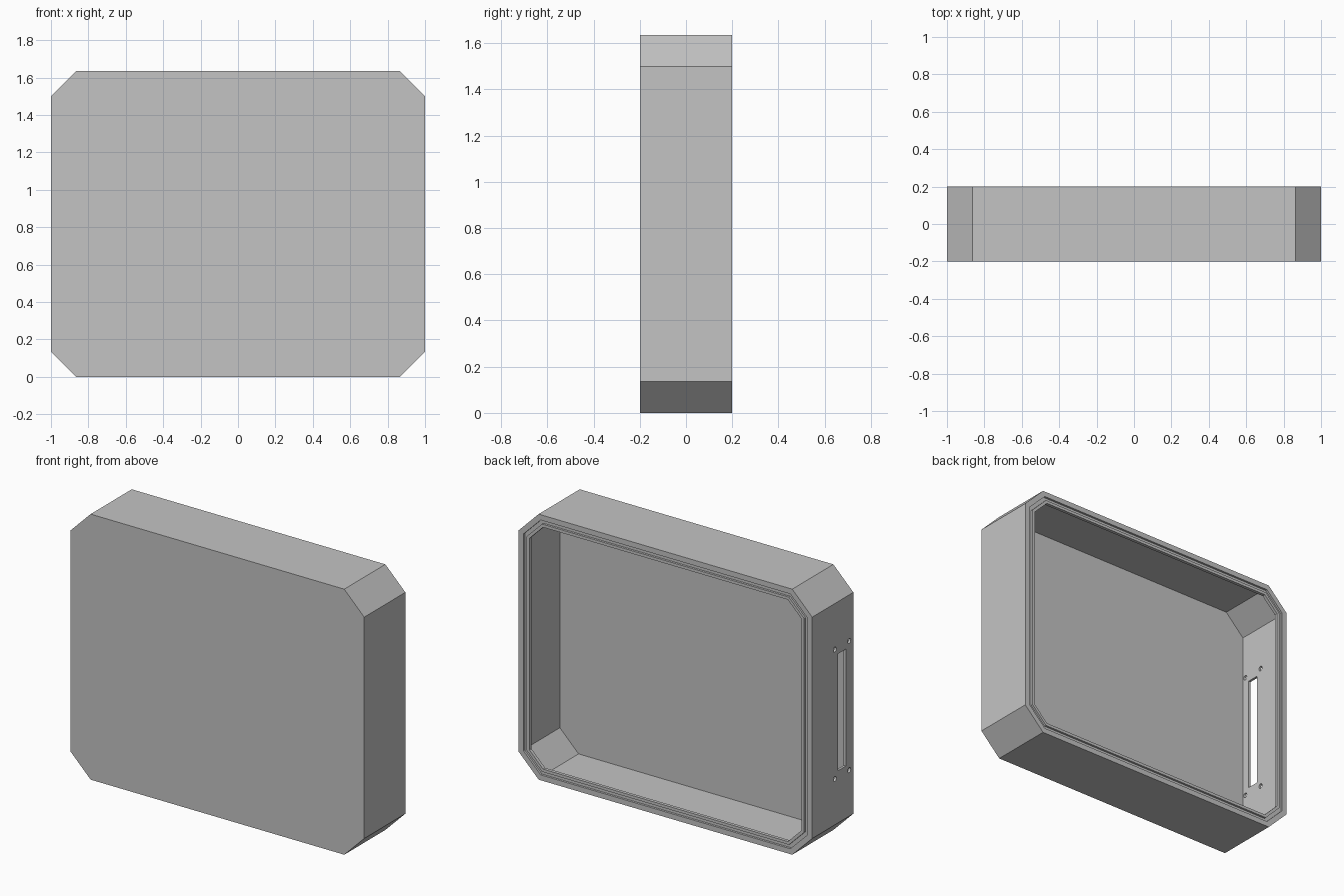
import bpy, bmesh, math
from mathutils import Matrix

if "Cube" in bpy.data.objects:
    bpy.data.objects.remove(bpy.data.objects["Cube"], do_unlink=True)

WIDTH, HEIGHT, DEPTH, CHAMFER = 2.0, 1.635, 0.4, 0.136
BACK, FRONT = DEPTH / 2, -DEPTH / 2

grey = bpy.data.materials.new("plain grey")
grey.use_nodes = True
colour = (0.55, 0.55, 0.55, 1)
grey.diffuse_color = colour
grey.node_tree.nodes["Principled BSDF"].inputs["Base Color"].default_value = colour


def add_object(name, bm):
    bmesh.ops.recalc_face_normals(bm, faces=bm.faces)
    mesh = bpy.data.meshes.new(name)
    bm.to_mesh(mesh)
    bm.free()
    mesh.materials.append(grey)
    obj = bpy.data.objects.new(name, mesh)
    bpy.context.collection.objects.link(obj)
    return obj


def octagon(bm, inset, y):
    """Chamfered rectangle, moved evenly inward by inset."""
    a, b = WIDTH / 2 - inset, HEIGHT / 2 - inset
    c = CHAMFER - inset * (2 - math.sqrt(2))
    quarter = [(a, b - c), (a - c, b)]
    points = []
    for sx, sz in ((1, 1), (-1, 1), (-1, -1), (1, -1)):
        corner = quarter if sx * sz > 0 else quarter[::-1]
        points += [(sx * x, sz * z) for x, z in corner]
    return [bm.verts.new((x, y, HEIGHT / 2 + z)) for x, z in points]


# Housing: wall section (inset, y) from front plate, round the grooved lip, to inside
wall, lip, groove_out, groove_in, opening = 0.015, 0.02, 0.033, 0.055, 0.073
groove_floor = BACK - 0.013
section = [
    (0, FRONT), (0, BACK),
    (groove_out, BACK), (groove_out, groove_floor),
    (groove_in, groove_floor), (groove_in, BACK),
    (opening, BACK), (opening, BACK - lip),
    (wall, BACK - lip), (wall, FRONT + lip),
]
bm = bmesh.new()
rings = [octagon(bm, inset, y) for inset, y in section]
for r, s in zip(rings, rings[1:]):
    for i in range(len(r)):
        j = (i + 1) % len(r)
        bm.faces.new((r[i], r[j], s[j], s[i]))
bm.faces.new(rings[0])
bm.faces.new(rings[-1])
housing = add_object("housing", bm)

# Connector slot and four screw holes through the right-hand wall
slot_y, slot_z = -0.09, HEIGHT / 2
bm = bmesh.new()
bmesh.ops.create_cube(bm, size=1, matrix=Matrix.Translation((-1, slot_y, slot_z))
                      @ Matrix.Diagonal((0.08, 0.076, 0.72, 1)))
for sy in (-1, 1):
    for sz in (-1, 1):
        place = Matrix.Translation((-1, slot_y + sy * 0.07, slot_z + sz * 0.398))
        bmesh.ops.create_cone(bm, cap_ends=True, segments=20, radius1=0.015,
                              radius2=0.015, depth=0.08,
                              matrix=place @ Matrix.Rotation(math.pi / 2, 4, "Y"))
cutter = add_object("port_cutter", bm)
cutter.hide_render = True

cut = housing.modifiers.new("ports", "BOOLEAN")
cut.operation = "DIFFERENCE"
cut.solver = "EXACT"
cut.object = cutter
bpy.ops.object.select_all(action="DESELECT")
bpy.context.view_layer.objects.active = housing
housing.select_set(True)
bpy.ops.object.modifier_apply(modifier=cut.name)
bpy.data.objects.remove(cutter, do_unlink=True)
bpy.ops.object.shade_smooth_by_angle(angle=math.radians(30))
